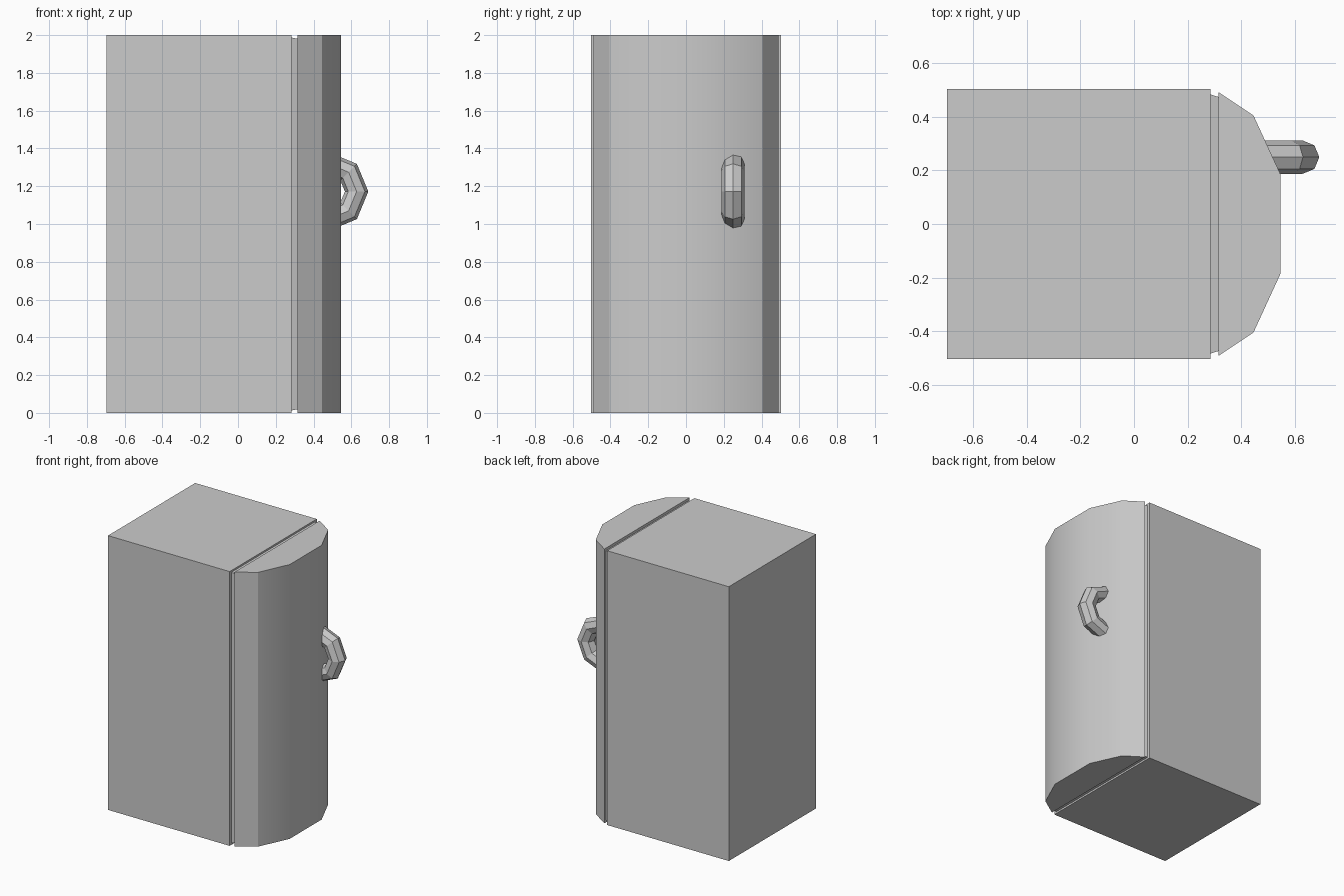
import bpy, bmesh, math
from mathutils import Matrix

if "Cube" in bpy.data.objects:
    bpy.data.objects.remove(bpy.data.objects["Cube"])


def loft(name, ring_a, ring_b):
    """Closed solid between two matching rings of points."""
    bm = bmesh.new()
    a = [bm.verts.new(p) for p in ring_a]
    b = [bm.verts.new(p) for p in ring_b]
    bm.faces.new(a)
    bm.faces.new(b)
    n = len(a)
    for i in range(n):
        j = (i + 1) % n
        bm.faces.new((a[i], a[j], b[j], b[i]))
    bmesh.ops.recalc_face_normals(bm, faces=bm.faces)
    mesh = bpy.data.meshes.new(name)
    bm.to_mesh(mesh)
    bm.free()
    obj = bpy.data.objects.new(name, mesh)
    bpy.context.collection.objects.link(obj)
    return obj


def rect(x, half_y, margin):
    return [(x, -half_y, margin), (x, half_y, margin),
            (x, half_y, 2 - margin), (x, -half_y, 2 - margin)]


# Cabinet body
loft("cabinet", rect(-0.697, 0.502, 0), rect(0.284, 0.502, 0))

# Recessed, slightly tapered seal between cabinet and door
loft("door_seal", rect(0.28, 0.484, 0.012), rect(0.318, 0.472, 0.02))

# Bowed door: half profile mirrored across y
half = [(0.315, 0.491), (0.445, 0.404), (0.546, 0.184)]
profile = half + [(x, -y) for x, y in reversed(half)]
door = loft("door", [(x, y, 0) for x, y in profile],
            [(x, y, 2) for x, y in profile])
bpy.context.view_layer.objects.active = door
door.select_set(True)
bpy.ops.object.shade_smooth_by_angle(angle=math.radians(30))

# Ring handle, partly sunk into the door
bpy.ops.mesh.primitive_torus_add(major_segments=8, minor_segments=8,
                                 major_radius=0.145, minor_radius=0.062,
                                 location=(0.483, 0.249, 1.172),
                                 rotation=(math.radians(90), 0, 0))
bpy.context.object.name = "handle"
